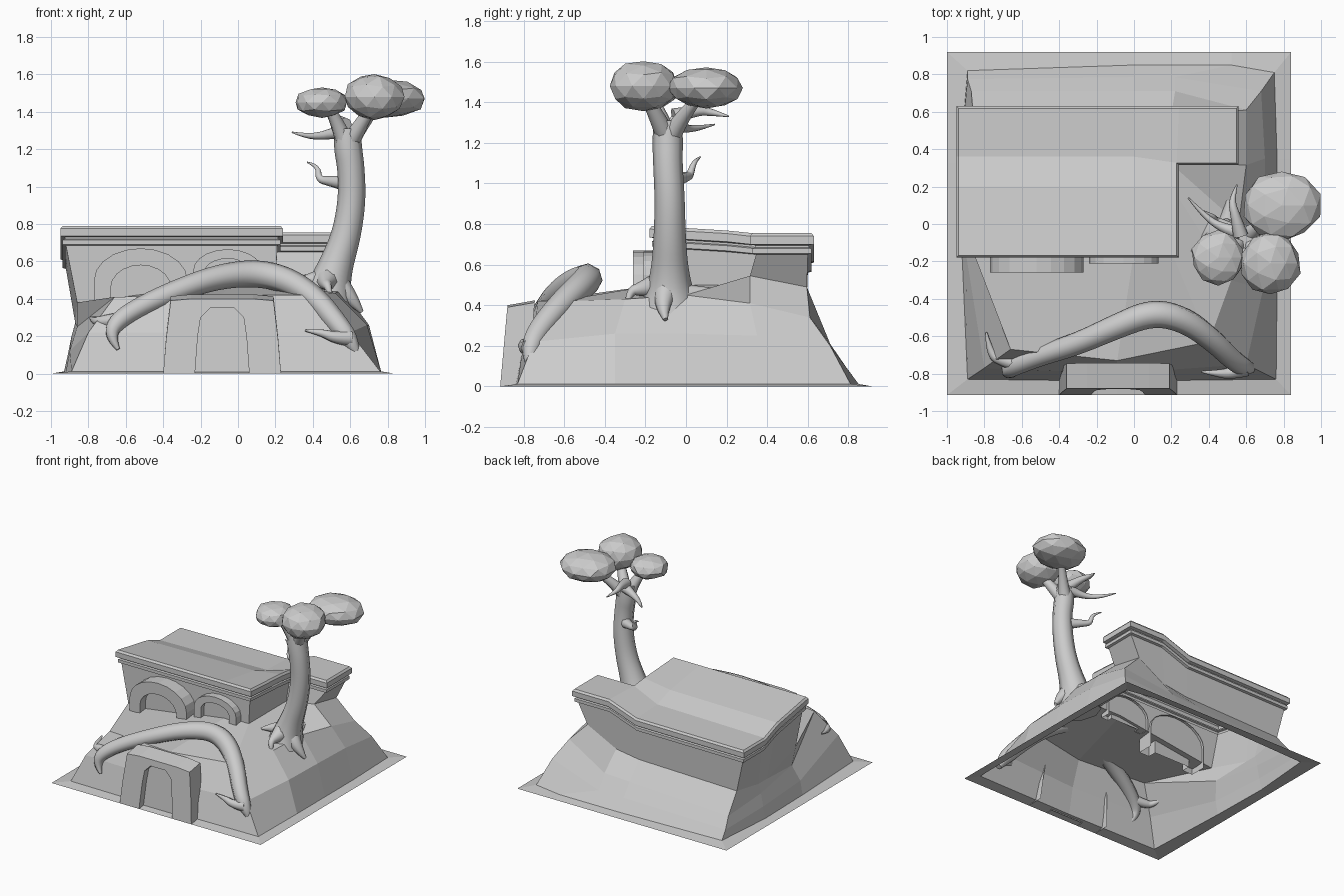
import bpy, bmesh, math, random
from mathutils import Vector

random.seed(4)


def make(name, verts, faces):
    bm = bmesh.new()
    vs = [bm.verts.new(v) for v in verts]
    for f in faces:
        bm.faces.new([vs[i] for i in f])
    bmesh.ops.recalc_face_normals(bm, faces=bm.faces)
    me = bpy.data.meshes.new(name)
    bm.to_mesh(me)
    bm.free()
    ob = bpy.data.objects.new(name, me)
    bpy.context.collection.objects.link(ob)
    return ob


def loft(rings, closed=True):
    """Join rings of equal length with quads."""
    n = len(rings[0])
    verts = [p for r in rings for p in r]
    faces = []
    for k in range(len(rings) - 1):
        for i in range(n if closed else n - 1):
            j = (i + 1) % n
            faces.append((k * n + i, k * n + j, (k + 1) * n + j, (k + 1) * n + i))
    return verts, faces


def tube(name, pts, res=5):
    """Smooth tapering limb; each point is x, y, z, radius."""
    cu = bpy.data.curves.new(name, 'CURVE')
    cu.dimensions = '3D'
    cu.bevel_depth = 1.0
    cu.bevel_resolution = 2
    cu.use_fill_caps = True
    sp = cu.splines.new('NURBS')
    sp.points.add(len(pts) - 1)
    for p, (x, y, z, r) in zip(sp.points, pts):
        p.co = (x, y, z, 1)
        p.radius = r
    sp.order_u = 3
    sp.use_endpoint_u = True
    sp.resolution_u = res
    ob = bpy.data.objects.new(name, cu)
    bpy.context.collection.objects.link(ob)
    bpy.ops.object.select_all(action='DESELECT')
    ob.select_set(True)
    bpy.context.view_layer.objects.active = ob
    bpy.ops.object.convert(target='MESH')
    bpy.ops.object.shade_smooth_by_angle(angle=math.radians(50))


# Foot of the building wall, shared by the building and the mound
foot = [(-.86, -.15, .38), (0, -.15, .5), (.2, -.15, .5), (.2, .2, .5),
        (.2, .32, .5), (.45, .315, .545), (.45, .595, .49), (.2, .59, .36),
        (0, .59, .33), (-.86, .59, .31), (-.87, .33, .27), (-.87, .23, .27)]

# Building: sagging L-shaped roof, moulded eaves and tapering walls (x, y, z, inward x, inward y)
roof = [(-.95, -.18, .79, 1, 1), (0, -.18, .79, 0, 1), (.24, -.18, .79, -1, 1),
        (.24, .2, .768, -1, 0), (.24, .315, .755, -1, 1), (.56, .315, .755, -1, 1),
        (.56, .63, .755, -1, -1), (.24, .63, .755, 0, -1), (0, .63, .67, 0, -1),
        (-.95, .63, .665, 1, -1), (-.95, .36, .665, 1, 0), (-.95, .2, .725, 1, 0)]
steps = [(.012, 0), (0, -.015), (0, -.055), (.025, -.06), (.025, -.07), (.012, -.075),
         (.012, -.1), (.03, -.105)]
rings = [[(x + d * sx, y + d * sy, z + dz) for x, y, z, sx, sy in roof] for d, dz in steps]
verts, faces = loft(rings + [foot])
a = len(verts)
verts += [(0, .2, .735), (0, .36, .68)]
faces += [(0, 1, a, 11), (1, 2, 3, a), (11, a, a + 1, 10), (a, 3, 4, a + 1),
          (10, a + 1, 8, 9), (a + 1, 4, 7, 8), (4, 5, 6, 7)]
make("building", verts, faces)

# Mound: hollow shell from the ground flange up to the wall foot
crest = [(-.66, -.67, .41), (-.09, -.73, .42), (.4, -.63, .42), (.52, -.3, .43),
         (.56, 0, .45), (.6, .315, .41), (.6, .61, .34), (.22, .71, .21),
         (0, .71, .2), (-.87, .71, .16), (-.89, .33, .2), (-.86, -.1, .25)]
mid = [(-.8, -.77, .22), (-.09, -.8, .22), (.6, -.75, .22), (.69, -.35, .26),
       (.70, 0, .26), (.70, .35, .25), (.68, .71, .2), (.22, .785, .1),
       (0, .785, .1), (-.89, .775, .08), (-.91, .33, .1), (-.9, -.15, .12)]
low = [(-.89, -.83), (-.09, -.84), (.76, -.83), (.765, -.35), (.765, 0), (.765, .35),
       (.75, .81), (.52, .85), (0, .85), (-.89, .82), (-.93, .33), (-.92, -.15)]
edge = [(-1, -.915), (-.09, -.915), (.84, -.915), (.84, -.35), (.84, 0), (.84, .35),
        (.84, .92), (.52, .92), (0, .92), (-1, .92), (-1, .33), (-1, -.15)]
make("mound", *loft([foot, crest, mid, [(x, y, .012) for x, y in low],
                     [(x, y, 0) for x, y in edge]]))


# Framed openings: raised surround with a recessed panel
def surround(name, outer, inner, front, back, panel, lean=0, rise=0):
    def at(pts, y, up=0):
        return [(x, y + lean * z, z * (1 + up)) for x, z in pts]
    verts, faces = loft([at(outer, back, rise), at(outer, front),
                         at(inner, front), at(inner, panel)], False)
    n = len(inner)
    faces.append(tuple(range(3 * n, 4 * n)))
    make(name, verts, faces)


def arch(cx, r, spring, top, base, n=10):
    arc = [(cx - r * math.cos(math.pi * i / n),
            spring + (top - spring) * math.sin(math.pi * i / n)) for i in range(n + 1)]
    return [(cx - r, base)] + arc + [(cx + r, base)]


surround("large_window_arch", arch(-.52, .25, .5, .67, .34), arch(-.52, .16, .46, .58, .34),
         -.26, -.13, -.19)
surround("small_window_arch", arch(-.055, .185, .55, .665, .46), arch(-.055, .125, .54, .615, .46),
         -.21, -.13, -.17)
surround("doorway",
         [(-.40, 0), (-.385, .18), (-.36, .39), (-.25, .4), (.08, .4), (.19, .39), (.215, .18), (.23, 0)],
         [(-.23, 0), (-.215, .2), (-.2, .3), (-.15, .35), (-.02, .35), (.03, .3), (.045, .2), (.06, 0)],
         -.915, -.78, -.86, .09, .06)

# Great root arching over the doorway, with its forked ends
tube("arched_root", [(-.64, -.81, .13, .01), (-.68, -.8, .19, .03), (-.66, -.77, .27, .05),
                     (-.52, -.71, .36, .055), (-.3, -.64, .455, .06), (-.1, -.55, .52, .066),
                     (.1, -.47, .54, .074), (.27, -.51, .5, .07), (.42, -.62, .4, .064),
                     (.53, -.73, .27, .058), (.6, -.77, .18, .05), (.635, -.77, .11, .02)])
tube("root_left_fork", [(-.62, -.75, .29, .04), (-.7, -.73, .28, .035),
                        (-.77, -.7, .28, .022), (-.79, -.58, .3, .006)])
tube("root_right_fork", [(.6, -.77, .19, .045), (.52, -.8, .19, .032),
                         (.45, -.8, .22, .02), (.36, -.79, .23, .005)])

# Tree trunk and its surface roots
tube("tree_trunk", [(.46, -.08, .33, .17), (.48, -.08, .44, .125), (.52, -.08, .57, .092),
                    (.58, -.08, .74, .078), (.61, -.08, .93, .074), (.605, -.09, 1.1, .072),
                    (.585, -.09, 1.22, .076), (.585, -.09, 1.31, .07)])
roots = [[(.48, -.13, .5, .07), (.47, -.22, .48, .035), (.48, -.28, .47, .02), (.5, -.29, .4, .01)],
         [(.5, 0, .45, .06), (.51, .08, .465, .025), (.5, .15, .48, .006)],
         [(.44, -.08, .5, .06), (.36, -.11, .5, .03), (.31, -.15, .49, .008)],
         [(.55, -.1, .46, .06), (.61, -.12, .4, .04), (.66, -.1, .33, .012)]]
for i, pts in enumerate(roots):
    tube(f"tree_root_{i + 1}", pts)

# Branches under the crown and dead twigs
branches = [
    [(.57, -.1, 1.24, .05), (.54, -.12, 1.32, .04), (.5, -.16, 1.4, .03)],
    [(.6, -.1, 1.24, .05), (.65, -.14, 1.32, .04), (.71, -.19, 1.42, .03)],
    [(.6, -.07, 1.24, .05), (.66, -.02, 1.33, .035), (.74, .06, 1.42, .025)],
    [(.57, -.05, 1.3, .04), (.46, -.02, 1.27, .022), (.36, .06, 1.27, .014), (.29, .14, 1.29, .004)],
    [(.57, -.06, 1.33, .04), (.54, .05, 1.36, .025), (.52, .13, 1.35, .018), (.55, .21, 1.33, .004)],
    [(.56, -.05, 1.02, .04), (.48, 0, 1.03, .025), (.43, .02, 1.04, .02),
     (.43, .04, 1.11, .012), (.37, .07, 1.13, .004)]]
for i, pts in enumerate(branches):
    tube(f"tree_branch_{i + 1}", pts, 4)

# Faceted foliage clumps (centre, radii)
clumps = [((.79, .10, 1.47), (.215, .19, .105)), ((.73, -.21, 1.48), (.165, .175, .125)),
          ((.45, -.18, 1.45), (.145, .15, .085))]
for i, (c, r) in enumerate(clumps):
    bpy.ops.mesh.primitive_ico_sphere_add(subdivisions=2, radius=1, location=c)
    ob = bpy.context.object
    ob.name = f"foliage_{i + 1}"
    for v in ob.data.vertices:
        k = random.uniform(.94, 1.03)
        v.co = Vector((v.co.x * r[0], v.co.y * r[1], v.co.z * r[2])) * k
